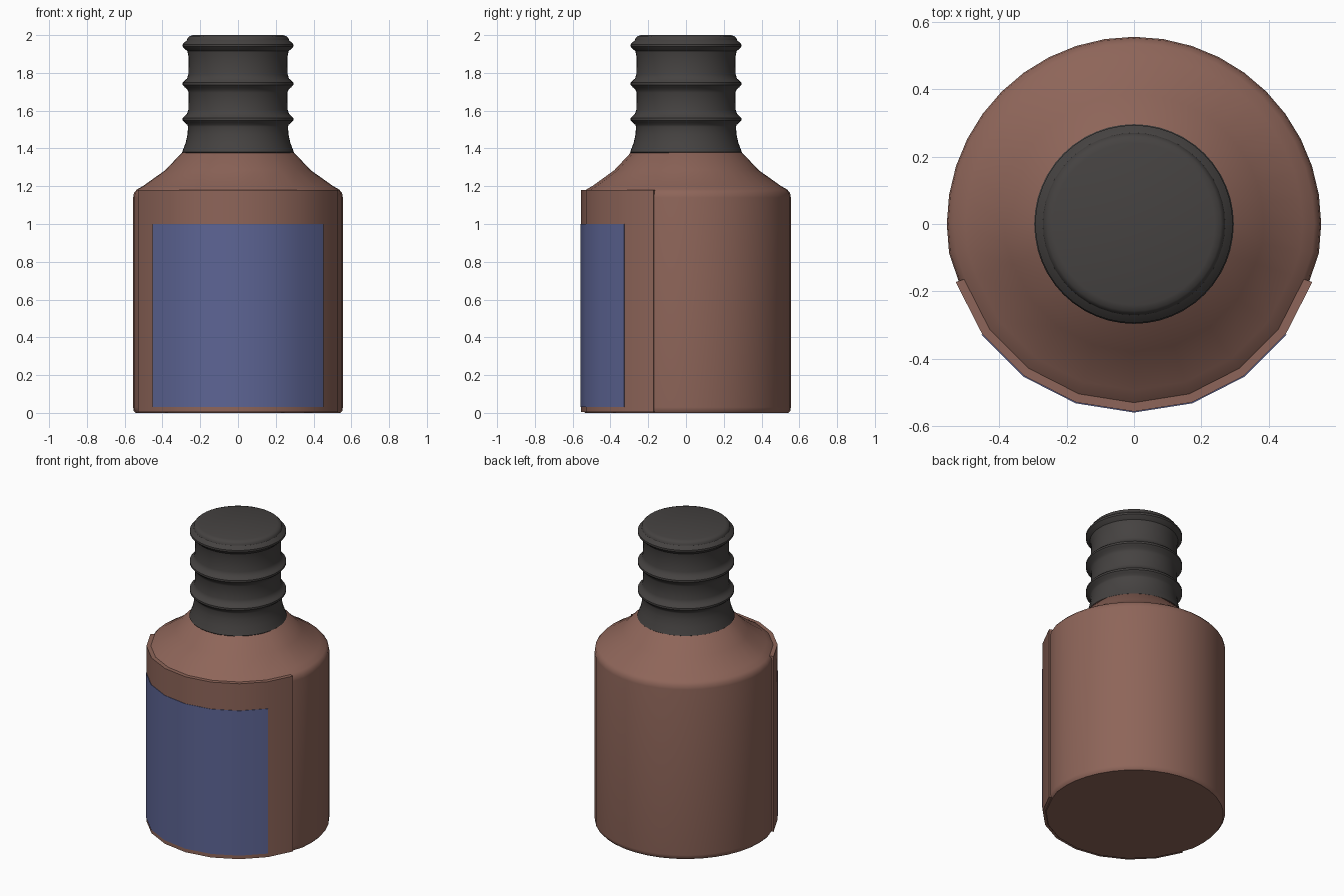
import bpy, bmesh, math

if "Cube" in bpy.data.objects:
    bpy.data.objects.remove(bpy.data.objects["Cube"])


def material(name, rgb):
    m = bpy.data.materials.new(name)
    m.diffuse_color = (*rgb, 1)
    m.use_nodes = True
    m.node_tree.nodes["Principled BSDF"].inputs["Base Color"].default_value = m.diffuse_color
    return m


def finish(name, bm, mat, angle):
    bmesh.ops.recalc_face_normals(bm, faces=bm.faces)
    me = bpy.data.meshes.new(name)
    bm.to_mesh(me)
    bm.free()
    ob = bpy.data.objects.new(name, me)
    bpy.context.collection.objects.link(ob)
    me.materials.append(mat)
    bpy.ops.object.select_all(action='DESELECT')
    ob.select_set(True)
    bpy.context.view_layer.objects.active = ob
    bpy.ops.object.shade_smooth_by_angle(angle=math.radians(angle))
    return ob


def revolve(name, profile, angles, mat, front_scale=1.0):
    """Closed solid of revolution; angles in degrees, -90 is the front."""
    bm = bmesh.new()
    rings = []
    for r, z in profile:
        ring = []
        for a in angles:
            s = front_scale if -162.1 < a < -17.9 else 1.0
            t = math.radians(a)
            ring.append(bm.verts.new((r * s * math.cos(t), r * s * math.sin(t), z)))
        rings.append(ring)
    n = len(angles)
    for lo, hi in zip(rings, rings[1:]):
        for i in range(n):
            j = (i + 1) % n
            bm.faces.new((lo[i], lo[j], hi[j], hi[i]))
    bm.faces.new(rings[0][::-1])
    bm.faces.new(rings[-1])
    return finish(name, bm, mat, 35)


def curved_panel(name, r, half_angle, z0, z1, thickness, mat):
    """Closed curved sheet with 18 degree facets on the bottle front."""
    bm = bmesh.new()
    cols = []
    for k in range(2 * half_angle // 18 + 1):
        t = math.radians(-90 - half_angle + 18 * k)
        cols.append([bm.verts.new((q * math.cos(t), q * math.sin(t), z))
                     for q, z in ((r, z0), (r, z1), (r - thickness, z1), (r - thickness, z0))])
    for a, b in zip(cols, cols[1:]):
        for i in range(4):
            j = (i + 1) % 4
            bm.faces.new((a[i], b[i], b[j], a[j]))
    bm.faces.new(cols[0])
    bm.faces.new(cols[-1])
    return finish(name, bm, mat, 35)


brown = material("brown", (0.27, 0.13, 0.10))
blue = material("blue", (0.11, 0.13, 0.30))
dark = material("dark", (0.06, 0.055, 0.053))

# Bottle body with shoulder: fine facets at the back, coarse at the front
angles = list(range(-162, -17, 18)) + list(range(-9, 190, 9))
body = [(0.543, 0), (0.553, 0.012), (0.555, 0.03), (0.555, 1.14), (0.551, 1.165),
        (0.535, 1.183), (0.50, 1.203), (0.385, 1.285), (0.295, 1.38), (0.27, 1.39)]
revolve("bottle_body", body, angles, brown, 0.985)

# Raised front panel and label
curved_panel("front_panel", 0.556, 72, 0.005, 1.18, 0.03, brown)
curved_panel("label", 0.559, 54, 0.03, 1.0, 0.006, blue)

# Ribbed cap
cap = [(0.28, 1.36), (0.296, 1.38), (0.277, 1.43), (0.267, 1.475), (0.265, 1.515)]
for z in (1.555, 1.742, 1.945):
    cap += [(0.268, z - 0.03), (0.282, z - 0.018), (0.293, z - 0.006),
            (0.293, z + 0.006), (0.282, z + 0.018), (0.27, z + 0.028)]
    if z < 1.9:
        cap += [(0.263, z + 0.05), (0.261, z + 0.14)]
cap += [(0.267, 1.985), (0.258, 1.994), (0.24, 2.0)]
revolve("ribbed_cap", cap, [i * 7.5 for i in range(-24, 24)], dark)
